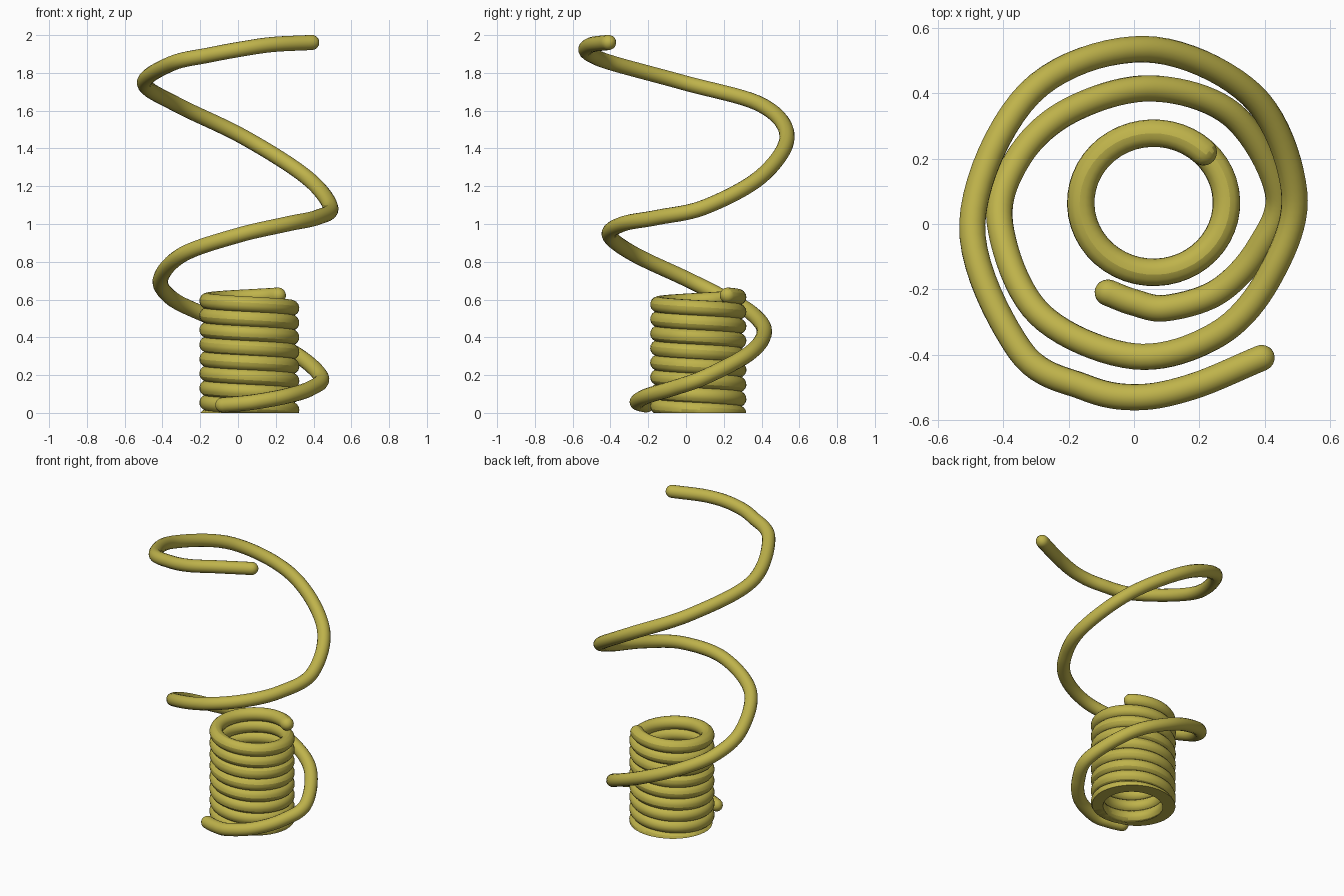
import bpy, bmesh, math
from mathutils import Vector

if "Cube" in bpy.data.objects:
    bpy.data.objects.remove(bpy.data.objects["Cube"])

R = 0.042  # wire radius

mat = bpy.data.materials.new("mustard yellow")
mat.diffuse_color = (0.52, 0.45, 0.07, 1)
mat.use_nodes = True
mat.node_tree.nodes["Principled BSDF"].inputs["Base Color"].default_value = mat.diffuse_color


def smooth_path(pts, steps=10):
    """Catmull-Rom interpolation through the given points."""
    p = [Vector(q) for q in pts]
    p = [2 * p[0] - p[1]] + p + [2 * p[-1] - p[-2]]
    out = []
    for a, b, c, d in zip(p, p[1:], p[2:], p[3:]):
        for i in range(steps):
            t = i / steps
            out.append(0.5 * (2 * b + (c - a) * t + (2 * a - 5 * b + 4 * c - d) * t * t
                              + (3 * b - a - 3 * c + d) * t ** 3))
    return out + [p[-2]]


def wire(name, path, radius):
    """Round wire along a path with domed ends, returned as a mesh object."""
    t0 = (path[0] - path[1]).normalized()
    t1 = (path[-1] - path[-2]).normalized()
    angles = [math.radians(a) for a in (20, 40, 60, 75, 86)]
    head = [(path[0] + t0 * radius * math.sin(a), math.cos(a)) for a in reversed(angles)]
    tail = [(path[-1] + t1 * radius * math.sin(a), math.cos(a)) for a in angles]
    pts = head + [(q, 1.0) for q in path] + tail
    cu = bpy.data.curves.new(name + "_path", 'CURVE')
    cu.dimensions = '3D'
    cu.bevel_depth = radius
    cu.bevel_resolution = 6
    cu.use_fill_caps = True
    sp = cu.splines.new('POLY')
    sp.points.add(len(pts) - 1)
    for point, (co, r) in zip(sp.points, pts):
        point.co = (*co, 1)
        point.radius = r
    tmp = bpy.data.objects.new(name + "_path", cu)
    bpy.context.collection.objects.link(tmp)
    dg = bpy.context.evaluated_depsgraph_get()
    me = bpy.data.meshes.new_from_object(tmp.evaluated_get(dg))
    bpy.data.objects.remove(tmp)
    ob = bpy.data.objects.new(name, me)
    bpy.context.collection.objects.link(ob)
    me.materials.clear()
    me.materials.append(mat)
    return ob


def shade(ob):
    bpy.ops.object.select_all(action='DESELECT')
    ob.select_set(True)
    bpy.context.view_layer.objects.active = ob
    bpy.ops.object.shade_smooth_by_angle(angle=math.radians(50))


# Tight coil: left-handed helix that ends at the top back right
turns, pitch, top_z, end_angle = 9, 0.077, 0.622, math.radians(47)
coil_path = []
n = turns * 48
for i in range(n + 1):
    back = (1 - i / n) * turns
    a = end_angle + back * math.tau
    coil_path.append(Vector((0.06 + 0.223 * math.cos(a), 0.065 + 0.213 * math.sin(a),
                             top_z - back * pitch)))
coil = wire("tight_coil", coil_path, R)

# Cut the coil flat on the ground
bm = bmesh.new()
bm.from_mesh(coil.data)
bmesh.ops.remove_doubles(bm, verts=bm.verts, dist=1e-5)
res = bmesh.ops.bisect_plane(bm, geom=bm.verts[:] + bm.edges[:] + bm.faces[:],
                             plane_co=(0, 0, 0), plane_no=(0, 0, 1), clear_inner=True)
edges = [e for e in res["geom_cut"] if isinstance(e, bmesh.types.BMEdge)]
bmesh.ops.triangle_fill(bm, edges=edges, use_beauty=True)
bmesh.ops.recalc_face_normals(bm, faces=bm.faces)
bm.to_mesh(coil.data)
bm.free()
shade(coil)

# Loose widening spiral that rises around the coil
spiral_pts = [
    (-0.08, -0.21, 0.042), (0.0, -0.24, 0.048), (0.1, -0.257, 0.06), (0.26, -0.205, 0.09),
    (0.385, -0.07, 0.13), (0.44, 0.1, 0.19), (0.30, 0.335, 0.315), (0.05, 0.415, 0.43),
    (-0.2, 0.345, 0.53), (-0.355, 0.2, 0.61), (-0.41, 0.0, 0.71), (-0.29, -0.275, 0.84),
    (0.0, -0.405, 0.94), (0.26, -0.335, 1.0), (0.42, -0.15, 1.035), (0.49, 0.1, 1.09),
    (0.36, 0.395, 1.25), (0.03, 0.535, 1.46), (-0.32, 0.4, 1.63), (-0.495, 0.0, 1.745),
    (-0.35, -0.385, 1.85), (-0.15, -0.5, 1.895), (0.01, -0.53, 1.925), (0.18, -0.497, 1.95),
    (0.39, -0.41, 1.961),
]
spiral = wire("loose_spiral", smooth_path(spiral_pts), 0.0405)
shade(spiral)
